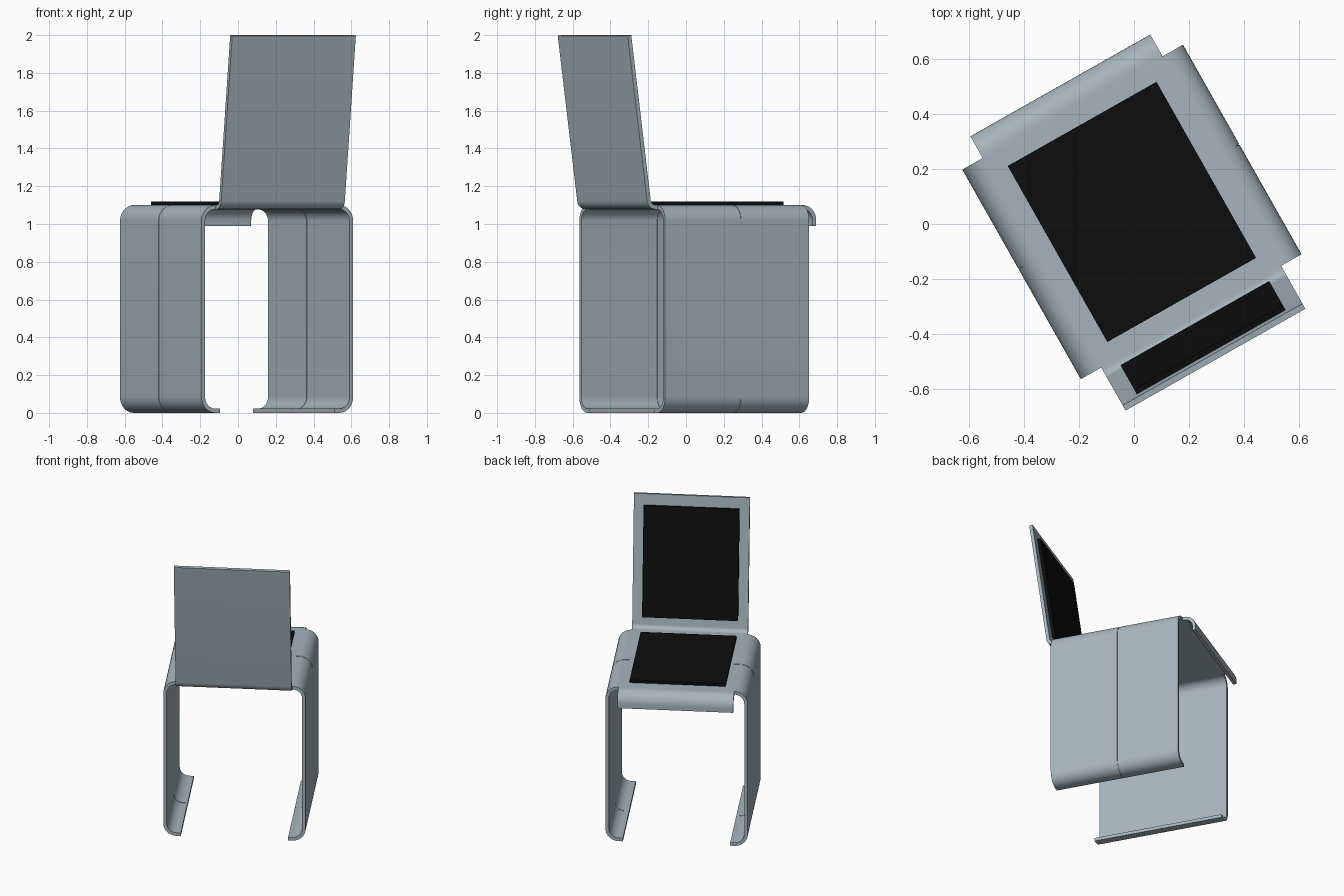
import bpy, bmesh, math
from mathutils import Vector, Matrix

if "Cube" in bpy.data.objects:
    bpy.data.objects.remove(bpy.data.objects["Cube"])

TURN = Matrix.Rotation(math.radians(29.5), 4, 'Z')
CX = 0.015      # sideways centre of the chair in its own frame
T = 0.022       # sheet thickness


def material(name, rgb):
    m = bpy.data.materials.new(name)
    m.diffuse_color = (*rgb, 1)
    m.use_nodes = True
    m.node_tree.nodes["Principled BSDF"].inputs["Base Color"].default_value = m.diffuse_color
    return m


STEEL = material("blue grey sheet", (0.38, 0.46, 0.50))
BLACK = material("black pad", (0.004, 0.004, 0.004))


def rounded(points, r, steps=10):
    """Polyline with every inner corner replaced by an arc of radius r."""
    pts = [Vector(p) for p in points]
    out = [pts[0]]
    for a, b, c in zip(pts, pts[1:], pts[2:]):
        d1, d2 = (b - a).normalized(), (c - b).normalized()
        turn = d1.angle_signed(d2)
        start = b - d1 * r * math.tan(abs(turn) / 2)
        n = Vector((-d1.y, d1.x))
        if n.dot(d2) < 0:
            n = -n
        centre = start + n * r
        for i in range(steps + 1):
            ang = abs(turn) * i / steps
            out.append(centre - n * r * math.cos(ang) + d1 * r * math.sin(ang))
    return out + [pts[-1]]


def sheet(name, path, thick, lo, hi, across_width, mat):
    """Bent sheet: thicken a centre line and extrude it from lo to hi.
    across_width: path lies in (front-back, z) and is extruded sideways."""
    bm = bmesh.new()
    rings = []
    for i, p in enumerate(path):
        d = (path[min(i + 1, len(path) - 1)] - path[max(i - 1, 0)]).normalized()
        if 0 < i < len(path) - 1:
            d = ((path[i + 1] - p).normalized() + (p - path[i - 1]).normalized()).normalized()
        n = Vector((-d.y, d.x)) * thick / 2
        ring = []
        for q, s in ((p + n, lo), (p + n, hi), (p - n, hi), (p - n, lo)):
            co = (s, q.x, q.y) if across_width else (q.x, s, q.y)
            ring.append(bm.verts.new(co))
        rings.append(ring)
    for a, b in zip(rings, rings[1:]):
        for k in range(4):
            bm.faces.new((a[k], a[(k + 1) % 4], b[(k + 1) % 4], b[k]))
    bm.faces.new(rings[0])
    bm.faces.new(rings[-1])
    bmesh.ops.recalc_face_normals(bm, faces=bm.faces)
    bm.transform(TURN)
    me = bpy.data.meshes.new(name)
    bm.to_mesh(me)
    bm.free()
    me.materials.append(mat)
    ob = bpy.data.objects.new(name, me)
    bpy.context.collection.objects.link(ob)
    bpy.ops.object.select_all(action='DESELECT')
    ob.select_set(True)
    bpy.context.view_layer.objects.active = ob
    bpy.ops.object.shade_smooth_by_angle(angle=math.radians(35))
    return ob


# Seat with side legs and feet: one C-shaped sheet in two halves with a seam
W, H, FOOT = 0.4505, 1.089, 0.348
frame = rounded([(CX - FOOT, T / 2), (CX - W, T / 2), (CX - W, H),
                 (CX + W, H), (CX + W, T / 2), (CX + FOOT, T / 2)], 0.074)
sheet("rear_seat_and_legs", frame, T, -0.396, 0.062, False, STEEL)
sheet("seam", frame, T - 0.006, 0.062, 0.066, False, STEEL)
sheet("front_seat_and_legs", frame, T, 0.066, 0.48, False, STEEL)

# Front lip folding down, and backrest folding up
U0, U1 = CX - 0.376, CX + 0.376
lip = rounded([(0.48, H), (0.56, H), (0.56, 0.99)], 0.07)
sheet("front_lip", lip, T, U0, U1, True, STEEL)
foot_of_back, top_of_back = Vector((-0.442, H)), Vector((-0.565, 1.998))
back = rounded([(-0.396, H), foot_of_back, top_of_back], 0.04)
sheet("backrest", back, T, U0, U1, True, STEEL)

# Black pads lying on the seat and the backrest
PAD = 0.02
P0, P1 = CX - 0.311, CX + 0.311
sheet("seat_pad", [Vector((-0.326, 1.1 + PAD / 2)), Vector((0.41, 1.1 + PAD / 2))],
      PAD, P0, P1, True, BLACK)
d = (top_of_back - foot_of_back).normalized()
off = Vector((d.y, -d.x)) * (T + PAD) / 2
sheet("back_pad", [foot_of_back + d * 0.087 + off, foot_of_back + d * 0.842 + off],
      PAD, P0, P1, True, BLACK)
